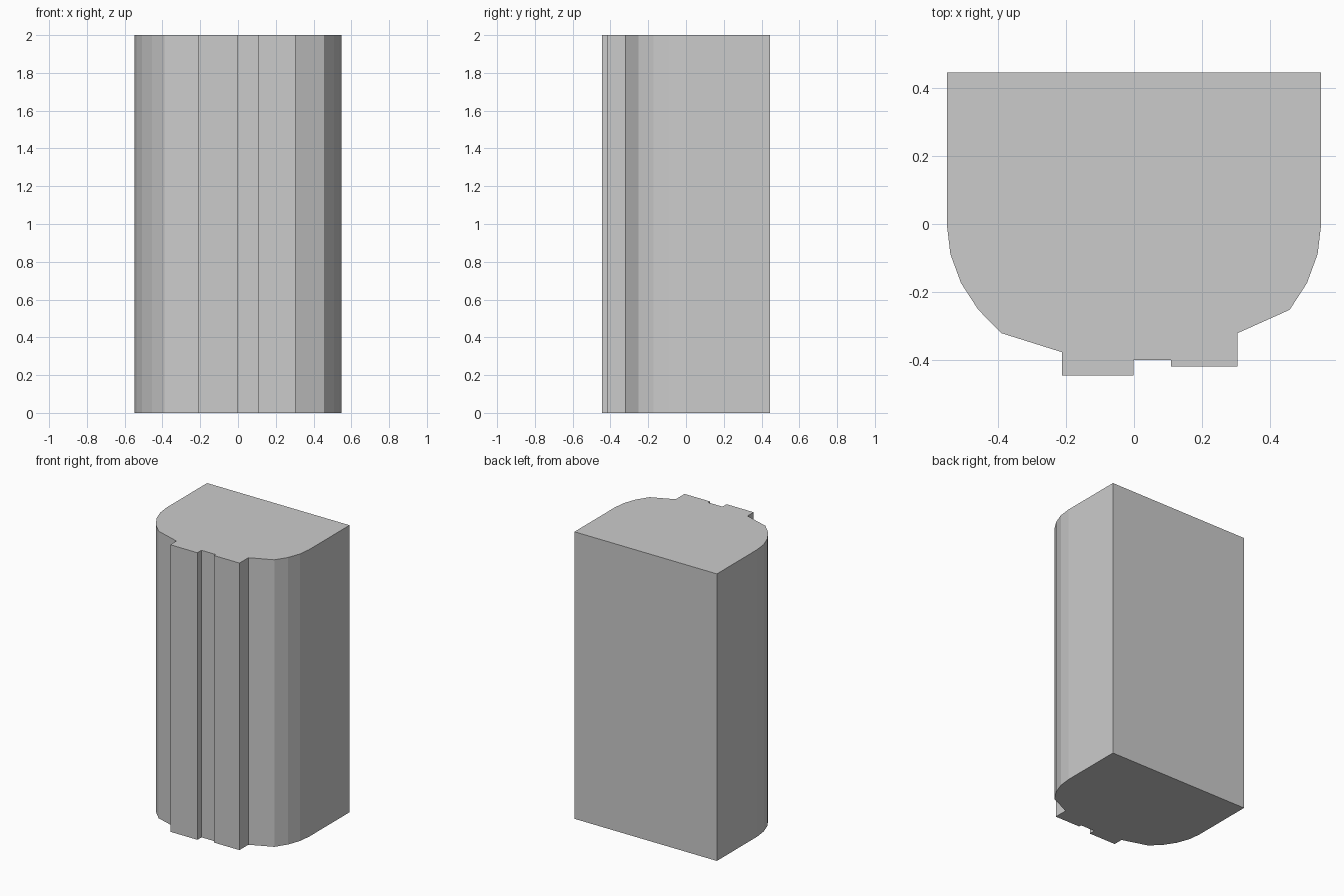
import bpy, bmesh
from math import sin, cos, radians

if "Cube" in bpy.data.objects:
    bpy.data.objects.remove(bpy.data.objects["Cube"])

HALF_W, BACK_Y, CURVE_D, HEIGHT = 0.549, 0.444, 0.453, 2.0


def arc(side, steps):
    # faceted elliptical corner, from the flat side towards the front
    return [(side * HALF_W * cos(radians(11.25 * i)), -CURVE_D * sin(radians(11.25 * i)))
            for i in range(steps)]


# stepped front face between the two rounded corners
front = [(-0.211, -0.376), (-0.211, -0.444), (-0.002, -0.444), (-0.002, -0.399),
         (0.108, -0.399), (0.108, -0.418), (0.304, -0.418), (0.304, -0.32)]
outline = ([(HALF_W, BACK_Y), (-HALF_W, BACK_Y)] + arc(-1, 5) + front
           + arc(1, 4)[::-1])

# extrude the outline into the pillar
bm = bmesh.new()
base = bm.faces.new([bm.verts.new((x, y, 0)) for x, y in outline])
top = bmesh.ops.extrude_face_region(bm, geom=[base], use_keep_orig=True)["geom"]
bmesh.ops.translate(bm, vec=(0, 0, HEIGHT),
                    verts=[g for g in top if isinstance(g, bmesh.types.BMVert)])
bmesh.ops.recalc_face_normals(bm, faces=bm.faces[:])

mesh = bpy.data.meshes.new("pillar")
bm.to_mesh(mesh)
bm.free()
bpy.context.collection.objects.link(bpy.data.objects.new("pillar", mesh))
